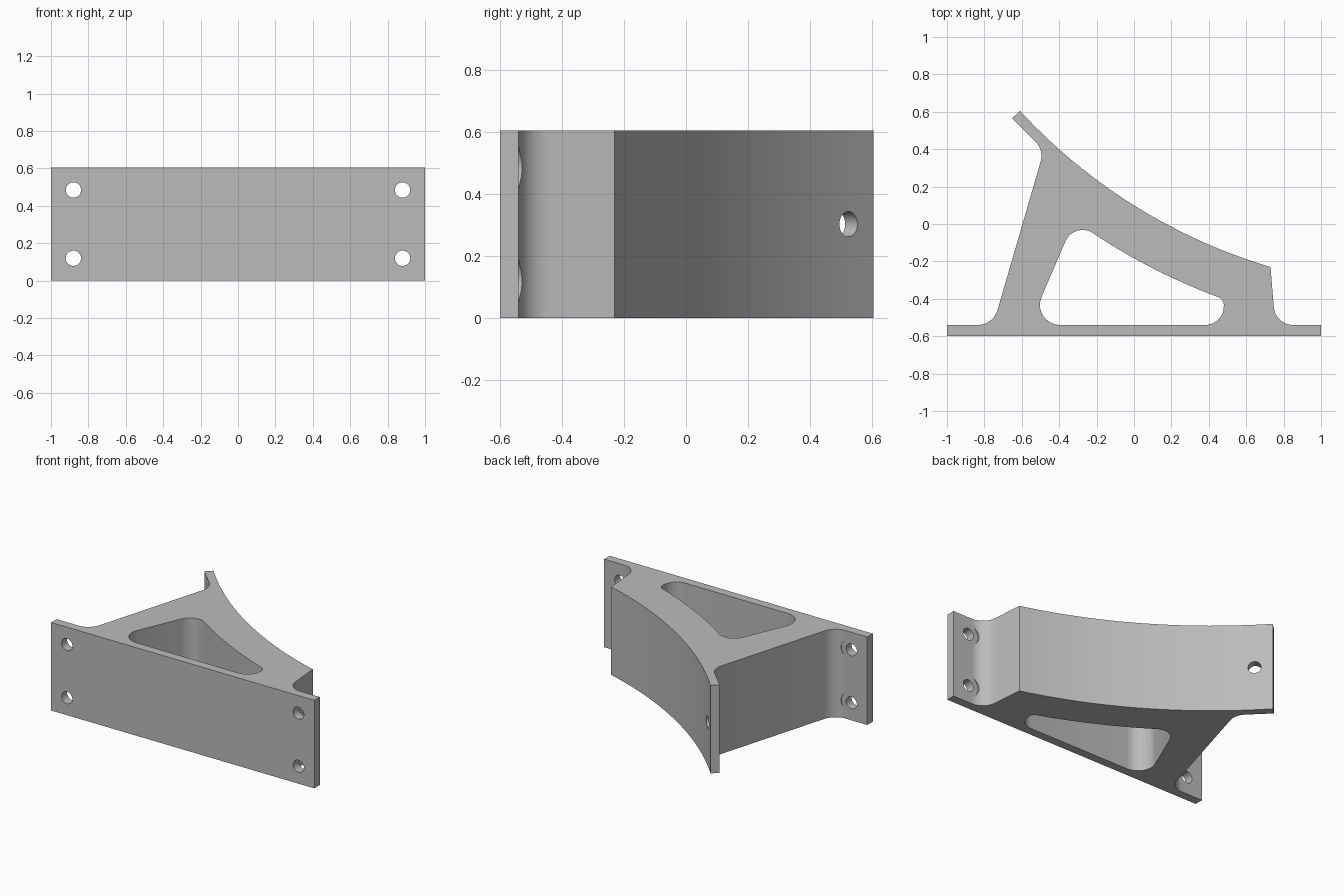
import bpy, bmesh, math
from mathutils import Vector

cube = bpy.data.objects.get("Cube")
if cube:
    bpy.data.objects.remove(cube, do_unlink=True)

HEIGHT = 0.605
ARC_CENTRE = Vector((1.58, 2.63))

grey = bpy.data.materials.new("plain_grey")
grey.use_nodes = True
colour = (0.5, 0.5, 0.5, 1)
grey.diffuse_color = colour
grey.node_tree.nodes["Principled BSDF"].inputs["Base Color"].default_value = colour


def arc(start, end, steps):
    """Points along an arc about the shared centre of the curved rail."""
    a, b = Vector(start) - ARC_CENTRE, Vector(end) - ARC_CENTRE
    t0, t1 = math.atan2(a.y, a.x), math.atan2(b.y, b.x)
    pts = []
    for i in range(steps + 1):
        f = i / steps
        t, r = t0 + (t1 - t0) * f, a.length + (b.length - a.length) * f
        pts.append((ARC_CENTRE.x + r * math.cos(t), ARC_CENTRE.y + r * math.sin(t)))
    return pts


def rounded(corners, steps=10):
    """Replace each (x, y, radius) corner with a tangent fillet."""
    out = []
    for i, c in enumerate(corners):
        p = Vector(c[:2])
        if len(c) == 2:
            out.append(p)
            continue
        u = (Vector(corners[i - 1][:2]) - p).normalized()
        v = (Vector(corners[(i + 1) % len(corners)][:2]) - p).normalized()
        half = u.angle(v) / 2
        mid = p + (u + v).normalized() * c[2] / math.sin(half)
        a = p + u * c[2] / math.tan(half) - mid
        b = p + v * c[2] / math.tan(half) - mid
        sweep = a.angle(b)
        for k in range(steps + 1):
            f = k / steps
            out.append(mid + (a * math.sin((1 - f) * sweep) + b * math.sin(f * sweep)) / math.sin(sweep))
    return out


def prism(name, outline, z0, z1):
    bm = bmesh.new()
    face = bm.faces.new([bm.verts.new((p[0], p[1], z0)) for p in outline])
    top = bmesh.ops.extrude_face_region(bm, geom=[face])["geom"]
    verts = [g for g in top if isinstance(g, bmesh.types.BMVert)]
    bmesh.ops.translate(bm, verts=verts, vec=(0, 0, z1 - z0))
    bmesh.ops.recalc_face_normals(bm, faces=bm.faces)
    mesh = bpy.data.meshes.new(name)
    bm.to_mesh(mesh)
    bm.free()
    mesh.materials.append(grey)
    obj = bpy.data.objects.new(name, mesh)
    bpy.context.collection.objects.link(obj)
    return obj


def drill(name, start, end, radius):
    start, end = Vector(start), Vector(end)
    axis = end - start
    bpy.ops.mesh.primitive_cylinder_add(vertices=32, radius=radius, depth=axis.length,
                                        location=(start + end) / 2)
    obj = bpy.context.object
    obj.name = name
    obj.rotation_mode = "QUATERNION"
    obj.rotation_quaternion = axis.to_track_quat("Z", "Y")
    obj.data.materials.append(grey)
    return obj


# Bracket body: mounting base, two legs, curved rail and angled tab
outline = [(-1, -0.6), (1, -0.6), (1, -0.54), (0.755, -0.54, 0.105)]
outline += arc((0.73, -0.23), (-0.61, 0.605), 28)
outline += [(-0.652, 0.565), (-0.481, 0.396, 0.11), (-0.753, -0.54, 0.11), (-1, -0.54)]
bracket = prism("bracket_body", rounded(outline), 0, HEIGHT)

# Rounded triangular window through the body
window = [(-0.559, -0.54, 0.108), (-0.317, 0.023, 0.1)]
window += arc((-0.2, -0.062), (0.435, -0.385), 14)
window += [(0.48, -0.402, 0.042), (0.48, -0.54, 0.1)]
cutters = [prism("window_cutter", rounded(window), -0.1, HEIGHT + 0.1)]

# Base bolt holes with clearance for the bolt heads
for x in (-0.88, 0.88):
    for z in (0.12, HEIGHT - 0.12):
        cutters.append(drill("bolt_hole_cutter", (x, -0.7, z), (x, -0.4, z), 0.041))
        cutters.append(drill("bolt_head_cutter", (x, -0.5395, z), (x, -0.4, z), 0.076))

# Tab hole, square to the tab
tab = Vector((-0.53, 0.525, HEIGHT / 2))
way = Vector((1, 1, 0)).normalized()
cutters.append(drill("tab_hole_cutter", tab - way * 0.12, tab + way * 0.1, 0.041))
cutters.append(drill("tab_head_cutter", tab - way * 0.2, tab - way * 0.063, 0.076))

# Cut everything and remove the cutters
for cutter in cutters:
    cutter.hide_render = True
    mod = bracket.modifiers.new("cut", "BOOLEAN")
    mod.operation = "DIFFERENCE"
    mod.solver = "EXACT"
    mod.object = cutter
bpy.ops.object.select_all(action="DESELECT")
bracket.select_set(True)
bpy.context.view_layer.objects.active = bracket
for mod in list(bracket.modifiers):
    bpy.ops.object.modifier_apply(modifier=mod.name)
for cutter in cutters:
    bpy.data.objects.remove(cutter, do_unlink=True)
bpy.ops.object.shade_smooth_by_angle(angle=math.radians(30))
